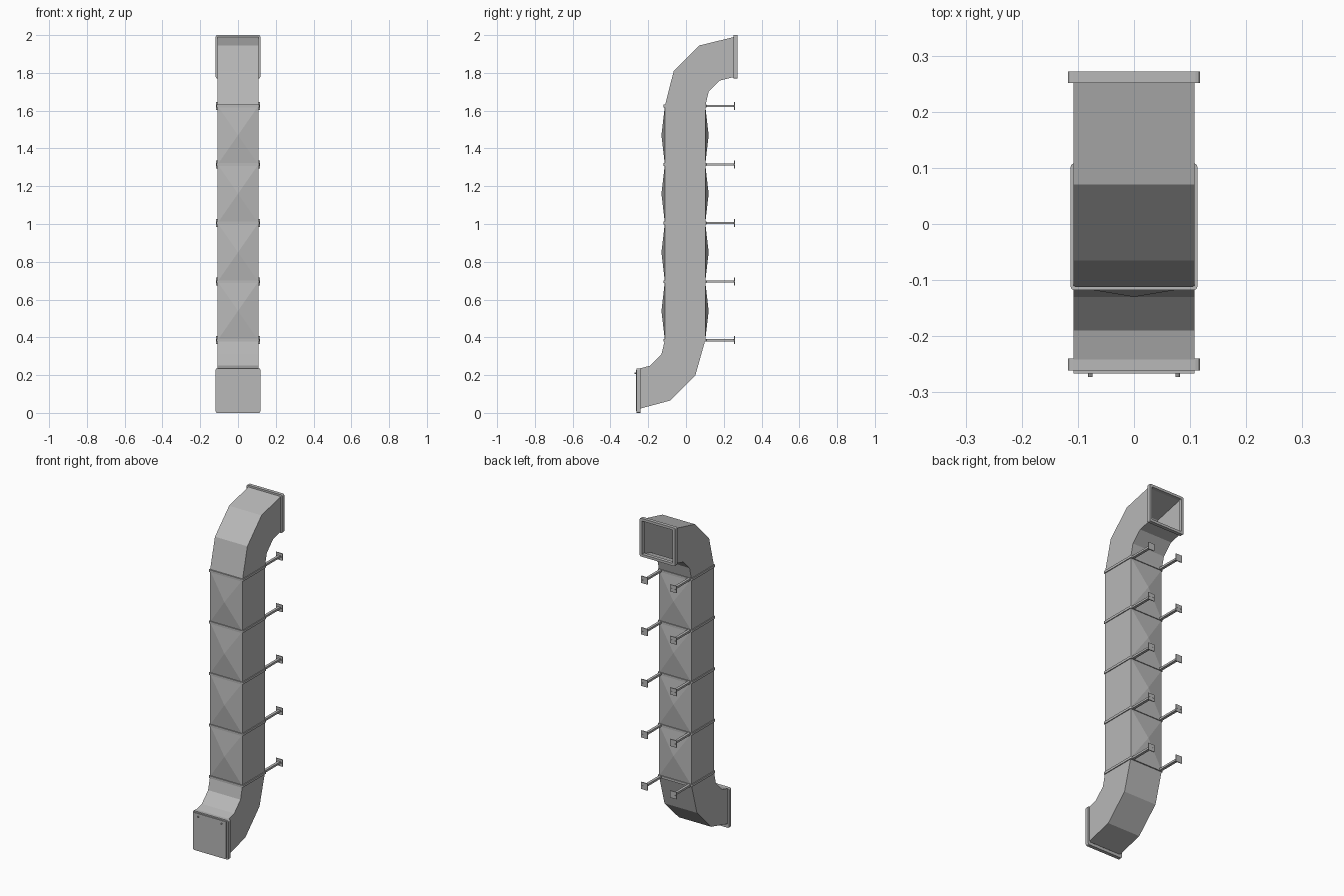
import bpy, bmesh, math
from mathutils import Vector

cube = bpy.data.objects.get("Cube")
if cube:
    bpy.data.objects.remove(cube)

metal = bpy.data.materials.new("galvanised grey")
metal.use_nodes = True
grey = (0.48, 0.48, 0.48, 1)
metal.diffuse_color = grey
metal.node_tree.nodes["Principled BSDF"].inputs["Base Color"].default_value = grey

W = 0.108                     # half width of the duct
FRONT, BACK = -0.112, 0.102   # faces of the straight run
Z0, STEP, COUNT = 0.385, 0.31, 5
levels = [Z0 + STEP * i for i in range(COUNT)]


def finish(name, bm):
    bmesh.ops.recalc_face_normals(bm, faces=bm.faces)
    mesh = bpy.data.meshes.new(name)
    bm.to_mesh(mesh)
    bm.free()
    mesh.materials.append(metal)
    ob = bpy.data.objects.new(name, mesh)
    bpy.context.collection.objects.link(ob)
    return ob


def add_box(bm, lo, hi):
    lo, hi = Vector(lo), Vector(hi)
    verts = bmesh.ops.create_cube(bm, size=1)["verts"]
    for v in verts:
        v.co = (lo + hi) / 2 + v.co * (hi - lo)


def add_bolt(bm, x, y, z, radius, depth):
    verts = bmesh.ops.create_cone(bm, cap_ends=True, segments=8, radius1=radius,
                                  radius2=radius, depth=depth)["verts"]
    for v in verts:
        v.co = Vector((x + v.co.x, y + v.co.z, z + v.co.y))


def rounded_rect(hx, hy, r):
    pts = []
    for k, (sx, sy) in enumerate([(1, 1), (-1, 1), (-1, -1), (1, -1)]):
        for j in range(4):
            a = math.radians(90 * k + 30 * j)
            pts.append((sx * (hx - r) + r * math.cos(a), sy * (hy - r) + r * math.sin(a)))
    return pts


def frame(name, outer, inner, radius, depth, place):
    """Rectangular ring; place(u, v, w) maps its plane and depth to the model."""
    bm = bmesh.new()
    loops = []
    for (hx, hy), r, w in [(outer, radius, 0), (outer, radius, depth),
                           (inner, radius / 3, depth), (inner, radius / 3, 0)]:
        loops.append([bm.verts.new(place(u, v, w)) for u, v in rounded_rect(hx, hy, r)])
    n = len(loops[0])
    for k in range(4):
        a, b = loops[k], loops[(k + 1) % 4]
        for i in range(n):
            j = (i + 1) % n
            bm.faces.new((a[i], a[j], b[j], b[i]))
    return finish(name, bm)


def duct(name, rows, pillow=False):
    """Open rectangular tube through rows of (front y, front z, back y, back z)."""
    bm = bmesh.new()
    rings = []
    for fy, fz, by, bz in rows:
        rings.append([bm.verts.new(c) for c in
                      [(-W, fy, fz), (W, fy, fz), (W, by, bz), (-W, by, bz)]])
    creased = []
    for a, b in zip(rings, rings[1:]):
        for i in range(4):
            j = (i + 1) % 4
            f = bm.faces.new((a[i], a[j], b[j], b[i]))
            if i in (0, 2):
                creased.append((f, -1 if i == 0 else 1))
    # cross-broken panels: raised centre on front and back
    if pillow:
        for f, side in creased:
            tip = bmesh.ops.poke(bm, faces=[f])["verts"][0]
            tip.co.y += side * 0.018
    return finish(name, bm)


# Straight run and the two bends
duct("straight_duct", [(FRONT, z, BACK, z) for z in levels], pillow=True)
duct("upper_bend", [(FRONT, levels[-1], BACK, levels[-1]),
                    (-0.065, 1.81, 0.12, 1.70),
                    (0.07, 1.945, 0.18, 1.76),
                    (0.255, 1.99, 0.255, 1.778)])
duct("lower_bend", [(-0.245, 0.235, -0.245, 0.022),
                    (-0.19, 0.25, -0.085, 0.065),
                    (-0.13, 0.31, 0.05, 0.2),
                    (FRONT, Z0, BACK, Z0)])

# End flanges
frame("upper_flange", (0.118, 0.115), (0.102, 0.1), 0.008, 0.021,
      lambda u, v, w: (u, 0.251 + w, 1.885 + v))
frame("lower_flange", (0.118, 0.118), (0.102, 0.1), 0.008, 0.021,
      lambda u, v, w: (u, -0.261 + w, 0.118 + v))

# Cover on the lower end with its two bolts
bm = bmesh.new()
add_box(bm, (-W, -0.266, 0.01), (W, -0.258, 0.228))
finish("end_cover", bm)
bm = bmesh.new()
for s in (-1, 1):
    add_bolt(bm, s * 0.078, -0.268, 0.21, 0.004, 0.009)
finish("cover_bolts", bm)

# Joint bands and wall brackets
mid = (FRONT + BACK) / 2
half = (BACK - FRONT) / 2
for n, z in enumerate(levels, 1):
    frame(f"joint_band_{n}", (W + 0.005, half + 0.006), (W - 0.001, half - 0.001),
          0.007, 0.014, lambda u, v, w: (u, mid + v, z - 0.007 + w))
    bm = bmesh.new()
    for s in (-1, 1):
        x = s * 0.096
        add_box(bm, (x - 0.008, BACK - 0.002, z - 0.006), (x + 0.008, 0.256, z + 0.006))
        add_box(bm, (x - 0.021, 0.254, z - 0.021), (x + 0.021, 0.259, z + 0.021))
        for d in (-0.012, 0.012):
            add_bolt(bm, x + d, 0.2565, z, 0.003, 0.008)
    finish(f"wall_brackets_{n}", bm)
